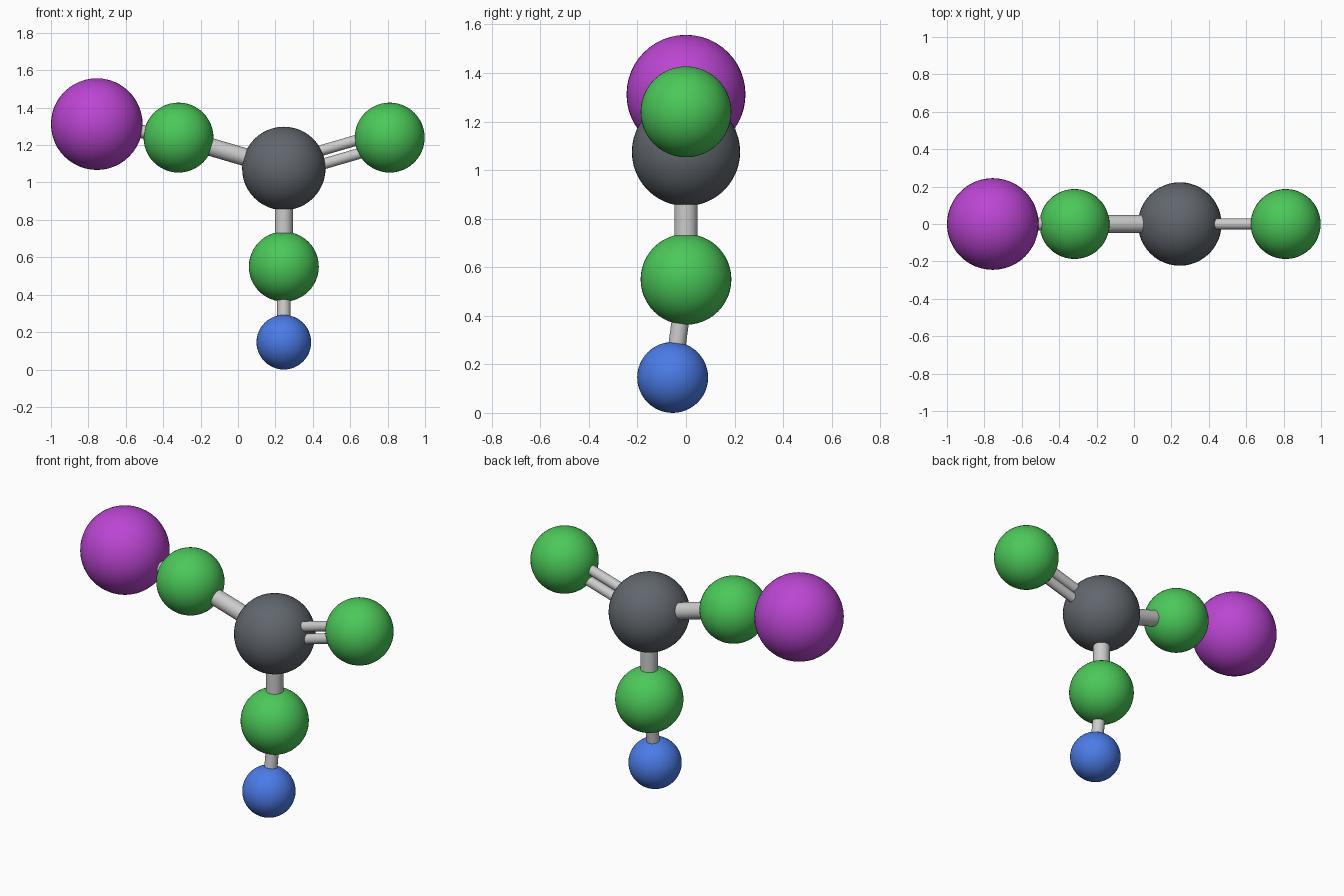
import bpy
from mathutils import Vector

if "Cube" in bpy.data.objects:
    bpy.data.objects.remove(bpy.data.objects["Cube"])


def make_material(name, rgb):
    m = bpy.data.materials.new(name)
    m.diffuse_color = (*rgb, 1)
    m.use_nodes = True
    m.node_tree.nodes["Principled BSDF"].inputs["Base Color"].default_value = m.diffuse_color
    return m


PURPLE = make_material("purple", (0.50, 0.06, 0.65))
GREEN = make_material("green", (0.07, 0.58, 0.10))
DARK = make_material("dark_grey", (0.12, 0.135, 0.155))
BLUE = make_material("blue", (0.07, 0.20, 0.80))


def ball(name, centre, radius, mat):
    bpy.ops.mesh.primitive_uv_sphere_add(segments=48, ring_count=24, radius=radius, location=centre)
    ob = bpy.context.object
    ob.name = name
    ob.data.materials.append(mat)
    bpy.ops.object.shade_smooth()
    return Vector(centre)


def rod(name, a, b, radius, offset=Vector((0, 0, 0))):
    d = b - a
    bpy.ops.mesh.primitive_cylinder_add(vertices=32, radius=radius, depth=d.length,
                                        location=(a + b) / 2 + offset)
    ob = bpy.context.object
    ob.name = name
    ob.rotation_euler = d.to_track_quat('Z', 'Y').to_euler()
    bpy.ops.object.shade_smooth_by_angle()


# Atoms
centre = ball("centre_atom", (0.245, 0, 1.075), 0.223, DARK)
left = ball("left_atom", (-0.318, 0, 1.24), 0.187, GREEN)
right = ball("right_atom", (0.811, 0, 1.24), 0.187, GREEN)
lower = ball("lower_atom", (0.245, 0, 0.55), 0.187, GREEN)
end = ball("left_end_atom", (-0.755, 0, 1.312), 0.245, PURPLE)
foot = ball("bottom_atom", (0.245, -0.055, 0.146), 0.146, BLUE)

# Single bonds, thinner towards the outer atoms
rod("left_bond", centre, left, 0.048)
rod("lower_bond", centre, lower, 0.048)
rod("left_end_bond", left, end, 0.036)
rod("bottom_bond", lower, foot, 0.036)

# Double bond: two slim rods side by side in the xz plane
side = (right - centre).cross(Vector((0, 1, 0))).normalized()
for i, s in enumerate((-1, 1)):
    rod(f"double_bond_{i + 1}", centre, right, 0.029, side * s * 0.036)
